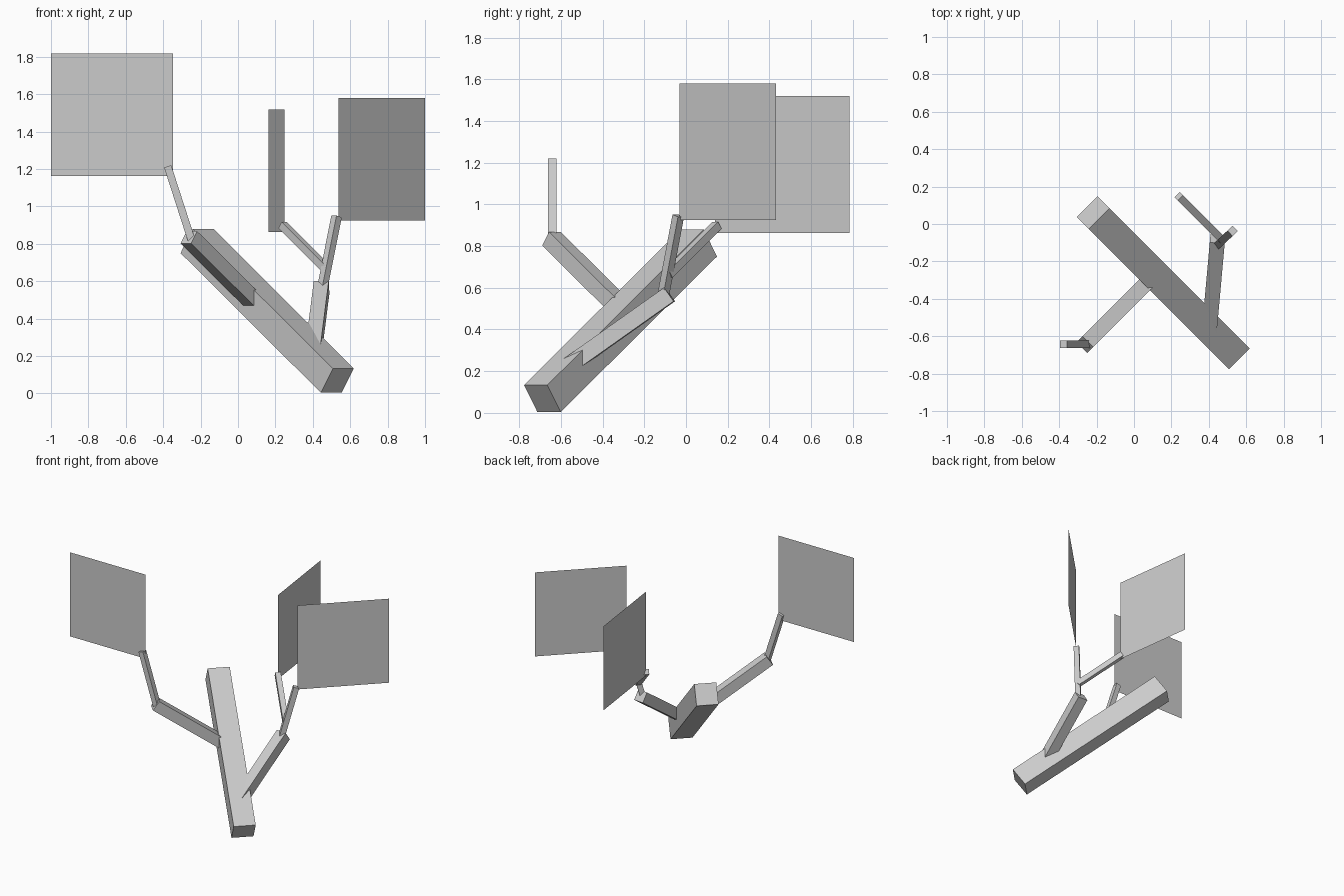
import bpy
import bmesh
from mathutils import Vector, Matrix

if "Cube" in bpy.data.objects:
    bpy.data.objects.remove(bpy.data.objects["Cube"])


def new_object(name, bm):
    mesh = bpy.data.meshes.new(name)
    bm.to_mesh(mesh)
    bm.free()
    obj = bpy.data.objects.new(name, mesh)
    bpy.context.collection.objects.link(obj)
    return obj


def beam(name, start, end, width):
    """Square beam between two points, with one pair of sides kept level."""
    start, end = Vector(start), Vector(end)
    axis = (end - start).normalized()
    side = axis.cross(Vector((0, 0, 1))).normalized()
    up = side.cross(axis)
    rot = Matrix((side, axis, up)).transposed().to_4x4()
    size = Matrix.Diagonal((width, (end - start).length, width, 1))
    bm = bmesh.new()
    bmesh.ops.create_cube(bm, size=1)
    bm.transform(Matrix.Translation((start + end) / 2) @ rot @ size)
    return new_object(name, bm)


def leaf(name, corner, far_corner, height=0.655):
    """Upright flat sheet spanning two lower corners."""
    a, b, up = Vector(corner), Vector(far_corner), Vector((0, 0, height))
    bm = bmesh.new()
    bm.faces.new([bm.verts.new(p) for p in (a, b, b + up, a + up)])
    return new_object(name, bm)


# Leaning trunk
beam("trunk", (0.531, -0.689, 0.0685), (-0.219, 0.061, 0.815), 0.158)

# Two branches rooted inside the trunk
beam("left_branch", (0.12, -0.262, 0.455), (-0.263, -0.645, 0.835), 0.08)
beam("right_branch", (0.403, -0.568, 0.222), (0.447, -0.079, 0.568), 0.08)

# Twigs growing from the branch ends
beam("left_twig", (-0.246, -0.642, 0.812), (-0.376, -0.642, 1.214), 0.04)
beam("right_twig", (0.452, -0.108, 0.570), (0.527, -0.037, 0.946), 0.04)
beam("back_twig", (0.474, -0.087, 0.665), (0.239, 0.148, 0.900), 0.04)

# Square leaves at the twig tips
leaf("left_leaf", (-0.348, -0.642, 1.162), (-1.0, -0.642, 1.162))
leaf("right_leaf", (0.536, -0.03, 0.925), (1.0, 0.432, 0.925))
leaf("back_leaf", (0.248, 0.138, 0.864), (0.162, 0.784, 0.864))
